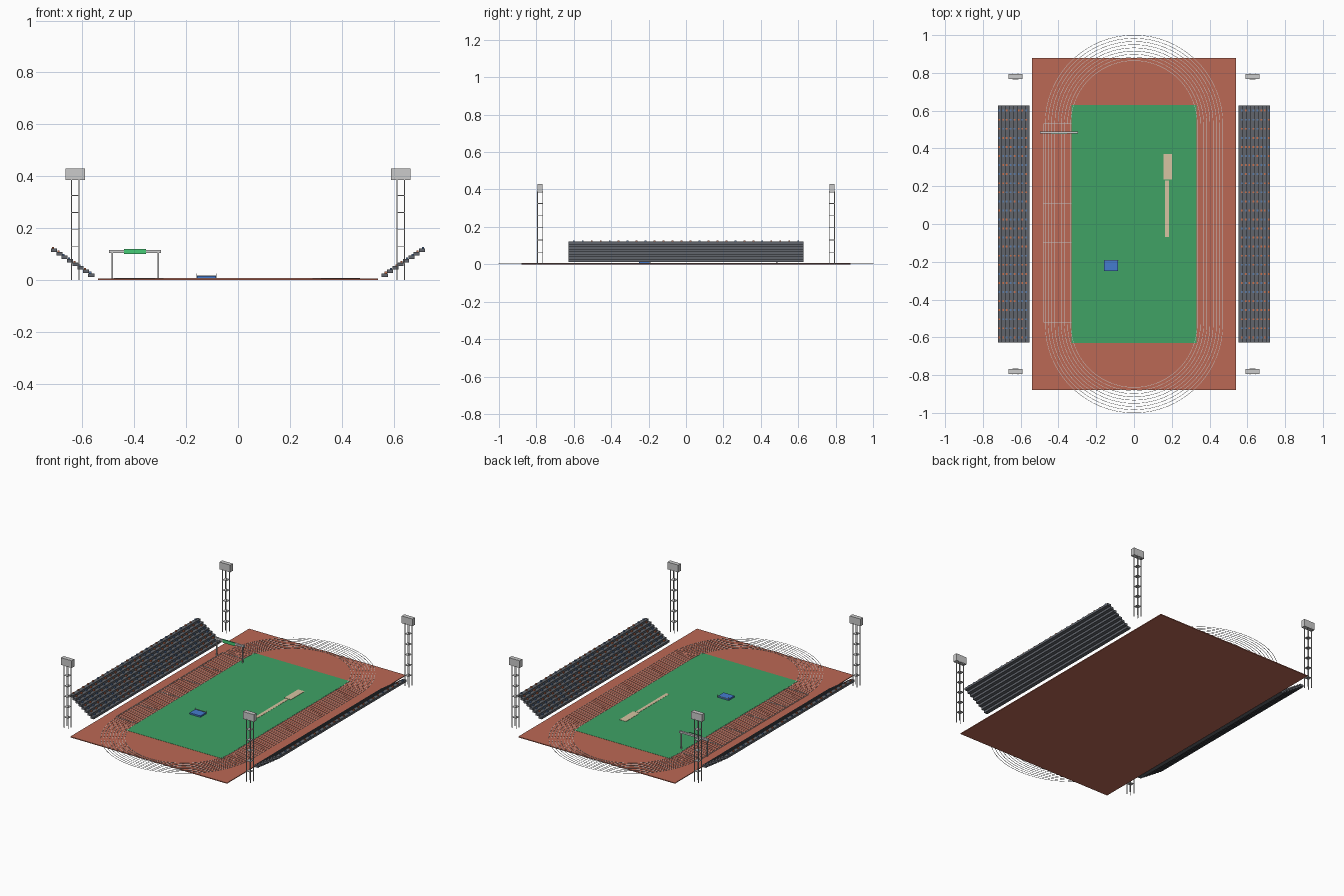
import bpy, bmesh, math, random
from mathutils import Matrix

if "Cube" in bpy.data.objects:
    bpy.data.objects.remove(bpy.data.objects["Cube"])

random.seed(4)


def mat(name, rgb):
    m = bpy.data.materials.new(name)
    m.diffuse_color = (*rgb, 1)
    m.use_nodes = True
    m.node_tree.nodes["Principled BSDF"].inputs["Base Color"].default_value = m.diffuse_color
    return m


RED = mat("track_red", (0.5, 0.14, 0.09))
GREEN = mat("grass_green", (0.05, 0.36, 0.13))
SAND = mat("sand", (0.68, 0.55, 0.36))
BLUE = mat("mat_blue", (0.06, 0.2, 0.62))
BANNER = mat("banner_green", (0.06, 0.6, 0.18))
DARK = mat("stand_grey", (0.12, 0.13, 0.15))
ORANGE = mat("seat_orange", (0.6, 0.16, 0.07))
SEATBLUE = mat("seat_blue", (0.1, 0.2, 0.4))
WHITE = mat("line_white", (0.8, 0.8, 0.8))


def finish(name, bm, material=None):
    me = bpy.data.meshes.new(name)
    bm.to_mesh(me)
    bm.free()
    ob = bpy.data.objects.new(name, me)
    bpy.context.collection.objects.link(ob)
    if material:
        me.materials.append(material)
    return ob


def add_box(bm, x0, x1, y0, y1, z0, z1):
    m = (Matrix.Translation(((x0 + x1) / 2, (y0 + y1) / 2, (z0 + z1) / 2))
         @ Matrix.Diagonal((x1 - x0, y1 - y0, z1 - z0, 1)))
    bmesh.ops.create_cube(bm, size=1, matrix=m)


def boxes(name, items, material=None):
    bm = bmesh.new()
    for b in items:
        add_box(bm, *b)
    return finish(name, bm, material)


# Ground surfaces
boxes("track_slab", [(-0.54, 0.54, -0.88, 0.88, 0, 0.005)], RED)
boxes("infield", [(-0.33, 0.33, -0.63, 0.63, 0.004, 0.006)], GREEN)
boxes("jump_runway", [(0.165, 0.186, -0.07, 0.23, 0.005, 0.007)], SAND)
boxes("sand_pit", [(0.155, 0.2, 0.235, 0.37, 0.005, 0.0075)], SAND)


# Oval lane lines: thin closed strips
def oval(r, n=32, yc=0.53):
    pts = []
    for s, a0 in ((1, 0), (-1, math.pi)):
        for i in range(n + 1):
            a = a0 + math.pi * i / n
            pts.append((r * math.cos(a), s * yc + r * math.sin(a)))
    return pts


bm = bmesh.new()
W = 0.001
for k in range(9):
    r = 0.335 + k * 0.0169
    rings = [[bm.verts.new((x, y, z)) for x, y in oval(rr)]
             for rr, z in ((r - W, 0.0055), (r + W, 0.0055), (r + W, 0.0068), (r - W, 0.0068))]
    n = len(rings[0])
    for j in range(4):
        a, b = rings[j], rings[(j + 1) % 4]
        for i in range(n):
            bm.faces.new((a[i], a[(i + 1) % n], b[(i + 1) % n], b[i]))
bmesh.ops.recalc_face_normals(bm, faces=bm.faces)
finish("lane_lines", bm, WHITE)

# Cross marks on the left straight
boxes("start_marks", [(-0.48, -0.33, y - W, y + W, 0.005, 0.007)
                      for y in (-0.52, -0.31, -0.1, 0.11, 0.32, 0.53)]
      + [(-0.481, -0.479, -0.52, 0.53, 0.005, 0.007)], WHITE)

# Finish gate
boxes("gate_posts", [(x - 0.003, x + 0.003, 0.482, 0.488, 0.004, 0.107)
                     for x in (-0.485, -0.308)])
boxes("gate_beam", [(-0.497, -0.297, 0.479, 0.491, 0.104, 0.115)])
boxes("gate_banner", [(-0.44, -0.355, 0.476, 0.479, 0.099, 0.12)], BANNER)

# High jump mat with bar
boxes("landing_mat", [(-0.159, -0.084, -0.25, -0.194, 0.005, 0.015)], BLUE)
boxes("jump_bar", [(x - 0.001, x + 0.001, -0.193, -0.191, 0.005, 0.025) for x in (-0.159, -0.084)]
      + [(-0.159, -0.084, -0.193, -0.191, 0.015, 0.017)])

# Stands: stepped benches with small seats, both sides
for s, side in ((-1, "left"), (1, "right")):
    def span(x, w):
        return x * s - w / 2, x * s + w / 2
    rows, seats = [], ([], [])
    for i in range(8):
        x, top = 0.566 + i * 0.0205, 0.0255 + i * 0.0136
        rows.append((*span(x, 0.0235), -0.628, 0.628, top - 0.0135, top))
        for j in range(26):
            y = -0.6 + j * 0.048
            seats[random.random() < 0.5].append(
                (*span(x + 0.004, 0.008), y - 0.005, y + 0.005, top, top + 0.007))
    boxes(side + "_stand_steps", rows, DARK)
    boxes(side + "_orange_seats", seats[0], ORANGE)
    boxes(side + "_blue_seats", seats[1], SEATBLUE)

# Floodlight towers: four legs, square frames, lamp box
for sx in (-1, 1):
    for sy in (-1, 1):
        cx, cy, h, t = sx * 0.628, sy * 0.78, 0.014, 0.0018
        name = ("left" if sx < 0 else "right") + ("_front" if sy < 0 else "_back")
        legs = [(cx + a * h - t, cx + a * h + t, cy + b * h - t, cy + b * h + t, 0, 0.388)
                for a in (-1, 1) for b in (-1, 1)]
        frames = [(cx - h, cx + h, cy - h, cy + h, z - 0.0015, z + 0.0015)
                  for z in (0.065 * i for i in range(1, 6))]
        boxes(name + "_tower_legs", legs)
        boxes(name + "_tower_frames", frames)
        boxes(name + "_lamp_box", [(cx - 0.037, cx + 0.037, cy - 0.013, cy + 0.013, 0.385, 0.43)])
